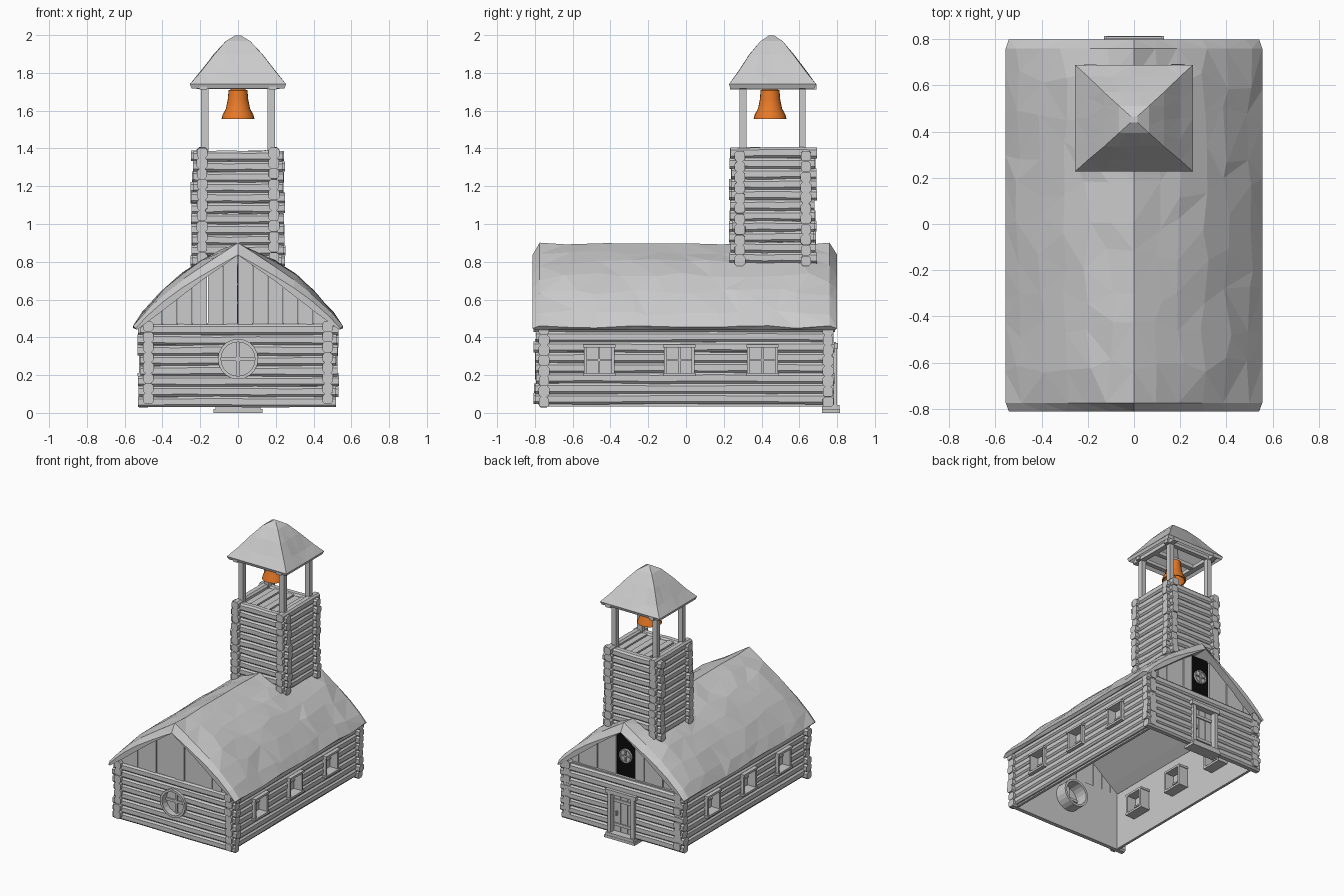
import bpy, bmesh, math, random
from mathutils import Matrix, Vector

random.seed(4)
cube = bpy.data.objects.get("Cube")
if cube:
    bpy.data.objects.remove(cube, do_unlink=True)


def material(name, rgb):
    m = bpy.data.materials.new(name)
    m.use_nodes = True
    m.diffuse_color = (*rgb, 1)
    m.node_tree.nodes["Principled BSDF"].inputs["Base Color"].default_value = (*rgb, 1)
    return m


GREY = material("weathered_grey", (0.6, 0.6, 0.6))
ORANGE = material("bell_orange", (0.8, 0.19, 0.02))
BLACK = material("dark_panel", (0.003, 0.003, 0.003))


def finish(name, bm, mat=GREY, cutter=None):
    bmesh.ops.recalc_face_normals(bm, faces=bm.faces)
    me = bpy.data.meshes.new(name)
    bm.to_mesh(me)
    bm.free()
    ob = bpy.data.objects.new(name, me)
    bpy.context.collection.objects.link(ob)
    me.materials.append(mat)
    if cutter:
        mod = ob.modifiers.new("openings", "BOOLEAN")
        mod.operation, mod.solver, mod.use_self = "DIFFERENCE", "EXACT", True
        mod.object = cutter
    return ob


def box(bm, lo, hi):
    lo, hi = Vector(lo), Vector(hi)
    mat = Matrix.Translation((lo + hi) / 2) @ Matrix.Diagonal((*(hi - lo), 1))
    bmesh.ops.create_cube(bm, size=1, matrix=mat)


def loft(bm, rings, cap=True, loop=False):
    vs = [[bm.verts.new(p) for p in r] for r in rings]
    n = len(vs[0])
    pairs = list(zip(vs, vs[1:])) + ([(vs[-1], vs[0])] if loop else [])
    for a, b in pairs:
        for i in range(n):
            bm.faces.new((a[i], a[(i + 1) % n], b[(i + 1) % n], b[i]))
    if cap:
        bm.faces.new(vs[0])
        bm.faces.new(vs[-1])


def circle(rad, y, z, n=20):
    return [(rad * math.cos(math.tau * i / n), y, z + rad * math.sin(math.tau * i / n)) for i in range(n)]


SECTION = [(1, 0.56), (0.58, 1), (-0.58, 1), (-1, 0.56), (-1, -0.56), (-0.58, -1), (0.58, -1), (1, -0.56)]


def log(bm, axis, half, across, mid, z, r):
    """Rough eight-sided log along x or y, centred on mid along its length."""
    lo = mid - half + random.uniform(-0.006, 0.012)
    hi = mid + half + random.uniform(-0.012, 0.006)
    rings = []
    for k in range(6):
        t = lo + (hi - lo) * k / 5
        rr = r * random.uniform(0.95, 1.05)
        dz = random.uniform(-0.002, 0.002)
        ring = []
        for a, b in SECTION:
            c, h = across + rr * a, z + dz + rr * b
            ring.append((t, c, h) if axis == "x" else (c, t, h))
        rings.append(ring)
    loft(bm, rings)


def log_walls(name, wx, wy, ex, ey, cy, mid, z0, count, step, cutter=None):
    bm = bmesh.new()
    for i in range(count):
        for s in (-1, 1):
            log(bm, "x", ex, cy + s * wy, 0, z0 + i * step, 0.028)
            log(bm, "y", ey, s * wx, mid, z0 + (i + 0.3) * step, 0.028)
    return finish(name, bm, cutter=cutter)


# Hidden cutter for the room and the window and door openings
WINDOW_Y = (-0.46, -0.035, 0.405)
bm = bmesh.new()
box(bm, (-0.46, -0.737, -0.1), (0.46, 0.737, 0.6))
for s in (-1, 1):
    x = sorted((s * 0.4, s * 0.6))
    for y in WINDOW_Y:
        box(bm, (x[0], y - 0.075, 0.205), (x[1], y + 0.075, 0.354))
box(bm, (-0.095, 0.7, 0.0), (0.095, 0.9, 0.35))
loft(bm, [circle(0.098, -0.9, 0.285), circle(0.098, -0.65, 0.285)])
openings = finish("opening_cutter", bm)
openings.hide_render = True
openings.display_type = "WIRE"

# Log walls of the hall and the tower
log_walls("hall_log_walls", 0.475, 0.752, 0.528, 0.796, 0, -0.008, 0.059, 8, 0.0545, openings)
log_walls("tower_log_walls", 0.19, 0.175, 0.245, 0.228, 0.46, 0.46, 0.805, 11, 0.0555)

# Plain inner lining of the hall, open underneath
bm = bmesh.new()
box(bm, (-0.48, -0.757, 0.035), (0.48, 0.757, 0.475))
finish("hall_inner_walls", bm, cutter=openings)

OUTER = [(0, 0.895), (0.1, 0.83), (0.2, 0.763), (0.3, 0.693), (0.4, 0.612), (0.49, 0.525), (0.55, 0.455)]
UNDER = [(0, 0.835), (0.2, 0.695), (0.4, 0.54), (0.535, 0.44)]


def under(x):
    x = abs(x)
    for (a, za), (b, zb) in zip(UNDER, UNDER[1:]):
        if x <= b:
            return za + (zb - za) * (x - a) / (b - a)
    return UNDER[-1][1]


def mirrored(half):
    return [(-x, z) for x, z in reversed(half[1:])] + list(half)


bm = bmesh.new()
box(bm, (-0.175, 0.3, 0.84), (0.175, 0.62, 1.36))
for i in range(6):
    x = -0.17 + i * 0.057
    box(bm, (x, 0.29, 1.35), (x + 0.05, 0.63, 1.375 + 0.006 * (i % 2)))
finish("tower_core_and_floor", bm)

# Puffy, uneven main roof
bm = bmesh.new()
stations = [-0.812, -0.775] + [-0.62 + 0.155 * i for i in range(9)] + [0.76, 0.8]
rings = []
for k, y in enumerate(stations):
    end = k in (0, len(stations) - 1)
    inner = 1 < k < len(stations) - 2
    ring = []
    for x, z in mirrored(OUTER):
        u = abs(x) / 0.55
        lift = -0.05 * (1 - u) - 0.008 if end else 0.006
        dx = jy = 0
        if inner:
            lift = 0.04 * math.sin(math.pi * u) + random.uniform(-0.007, 0.007)
            jy = random.uniform(-0.05, 0.05)
        if 0.1 < u < 0.9 and not end:
            dx = random.uniform(-0.02, 0.02)
            lift -= 0.75 * abs(x + dx) - 0.75 * abs(x)
        ring.append((x * (0.985 if end else 1.01) + dx, y + jy, z + lift))
    ring += [(x, y * (1 - 0.012 * (abs(x) > 0.5)), z) for x, z in reversed(mirrored(UNDER))]
    rings.append(ring)
loft(bm, rings)
bmesh.ops.triangulate(bm, faces=[f for f in bm.faces if len(f.verts) == 4])
finish("main_roof", bm)

# Vertical gable boards at both ends, with uneven lower ends
bm = bmesh.new()
for y0 in (-0.755, 0.73):
    for i in range(12):
        a = -0.48 + i * 0.08
        b = a + 0.077
        if y0 > 0 and 5 <= i <= 6:
            continue
        y = y0 + random.uniform(-0.004, 0.004)
        low = 0.47 - random.uniform(0, 0.025)
        shape = [(a, low), (b, low), (b, under(b) + 0.01), (a, under(a) + 0.01)]
        loft(bm, [[(x, y + d, z) for x, z in shape] for d in (-0.012, 0.012)])
finish("gable_boards", bm)

bm = bmesh.new()
box(bm, (-0.08, 0.722, 0.465), (0.078, 0.73, 0.79))
finish("gable_dark_panel", bm, BLACK)


# Round windows: ring, pane and cross bars
def round_window(name, z, r, y_out, y_in, y_pane):
    bm = bmesh.new()
    ri = r * 0.84
    loft(bm, [circle(r, y_out, z), circle(r, y_in, z), circle(ri, y_in, z), circle(ri, y_out, z)], cap=False, loop=True)
    loft(bm, [circle(ri, y_pane - 0.002, z), circle(ri, y_pane + 0.002, z)])
    w = r * 0.09
    box(bm, (-w, y_pane - 0.012, z - ri), (w, y_pane + 0.012, z + ri))
    box(bm, (-ri, y_pane - 0.012, z - w), (ri, y_pane + 0.012, z + w))
    finish(name, bm)


round_window("front_round_window", 0.285, 0.107, -0.80, -0.64, -0.745)
round_window("gable_round_window", 0.632, 0.053, 0.745, 0.715, 0.735)

# Three recessed windows on each long side
bm = bmesh.new()
for s in (-1, 1):
    def part(x0, x1, y0, y1, z0, z1):
        a, b = sorted((s * x0, s * x1))
        box(bm, (a, y0, z0), (b, y1, z1))
    for y in WINDOW_Y:
        for t in (-1, 1):
            c = y + t * 0.073
            part(0.38, 0.525, c - 0.008, c + 0.008, 0.2, 0.355)
        part(0.38, 0.533, y - 0.086, y + 0.086, 0.347, 0.363)
        part(0.38, 0.533, y - 0.086, y + 0.086, 0.195, 0.211)
        part(0.453, 0.457, y - 0.07, y + 0.07, 0.205, 0.35)
        part(0.443, 0.467, y - 0.006, y + 0.006, 0.205, 0.35)
        part(0.443, 0.467, y - 0.07, y + 0.07, 0.274, 0.286)
finish("side_windows", bm)

# Recessed back door with frame, braces, handle and step
bm = bmesh.new()
for i in range(3):
    x = -0.09 + i * 0.061
    box(bm, (x, 0.73, 0.035), (x + 0.057, 0.757, 0.345))
for z in (0.085, 0.27):
    box(bm, (-0.08, 0.75, z), (0.08, 0.766, z + 0.022))
box(bm, (0.052, 0.75, 0.17), (0.064, 0.775, 0.2))
for s in (-1, 1):
    box(bm, (s * 0.1 - 0.014, 0.73, 0.03), (s * 0.1 + 0.014, 0.8, 0.345))
box(bm, (-0.13, 0.73, 0.34), (0.13, 0.805, 0.37))
finish("back_door", bm)
bm = bmesh.new()
box(bm, (-0.13, 0.72, 0.0), (0.13, 0.815, 0.02))
box(bm, (-0.12, 0.72, 0.02), (0.12, 0.812, 0.042))
finish("door_step", bm)

# Belfry posts and beams
CY = 0.458
bm = bmesh.new()
for s in (-1, 1):
    for t in (-1, 1):
        x, y = s * 0.175, CY + t * 0.157
        box(bm, (x - 0.02, y - 0.018, 1.36), (x + 0.02, y + 0.018, 1.73))
    box(bm, (s * 0.185 - 0.02, 0.232, 1.712), (s * 0.185 + 0.02, 0.69, 1.74))
    box(bm, (-0.22, CY + s * 0.157 - 0.018, 1.715), (0.22, CY + s * 0.157 + 0.018, 1.74))
box(bm, (-0.2, CY - 0.03, 1.715), (0.2, CY + 0.005, 1.745))
finish("belfry_frame", bm)

# Hollow pyramid roof of the belfry
bm = bmesh.new()
rings = []
levels = [(0.02, 1.94), (0.23, 1.735), (0.246, 1.718), (0.255, 1.74), (0.2, 1.803),
          (0.13, 1.893), (0.065, 1.968), (0.015, 1.998)]
for k, (h, z) in enumerate(levels):
    ring = []
    for i in range(16):
        side, f = divmod(i, 4)
        v = Matrix.Rotation(side * math.pi / 2, 2) @ Vector((h, h * (f / 2 - 1)))
        j = random.uniform(-0.006, 0.006) if k in (4, 5) else 0
        ring.append((v.x, CY - 0.005 * (k > 4) + v.y * 0.905, z + j))
    rings.append(ring)
loft(bm, rings)
bmesh.ops.triangulate(bm, faces=[f for f in bm.faces if len(f.verts) == 4])
finish("belfry_roof", bm)

# Bell with hollow body and clapper
bm = bmesh.new()
profile = [(0.02, 1.72), (0.05, 1.708), (0.054, 1.66), (0.064, 1.61), (0.082, 1.578), (0.087, 1.556),
           (0.078, 1.556), (0.056, 1.61), (0.045, 1.68), (0.01, 1.695)]
loft(bm, [[(r * math.cos(math.tau * i / 20), 0.445 + r * math.sin(math.tau * i / 20), z)
           for i in range(20)] for r, z in profile])
bmesh.ops.create_icosphere(bm, subdivisions=2, radius=0.018, matrix=Matrix.Translation((0, 0.445, 1.578)))
box(bm, (-0.005, 0.44, 1.58), (0.005, 0.45, 1.7))
bell = finish("bell", bm, ORANGE)
bpy.context.view_layer.objects.active = bell
bell.select_set(True)
bpy.ops.object.shade_smooth_by_angle(angle=math.radians(35))
